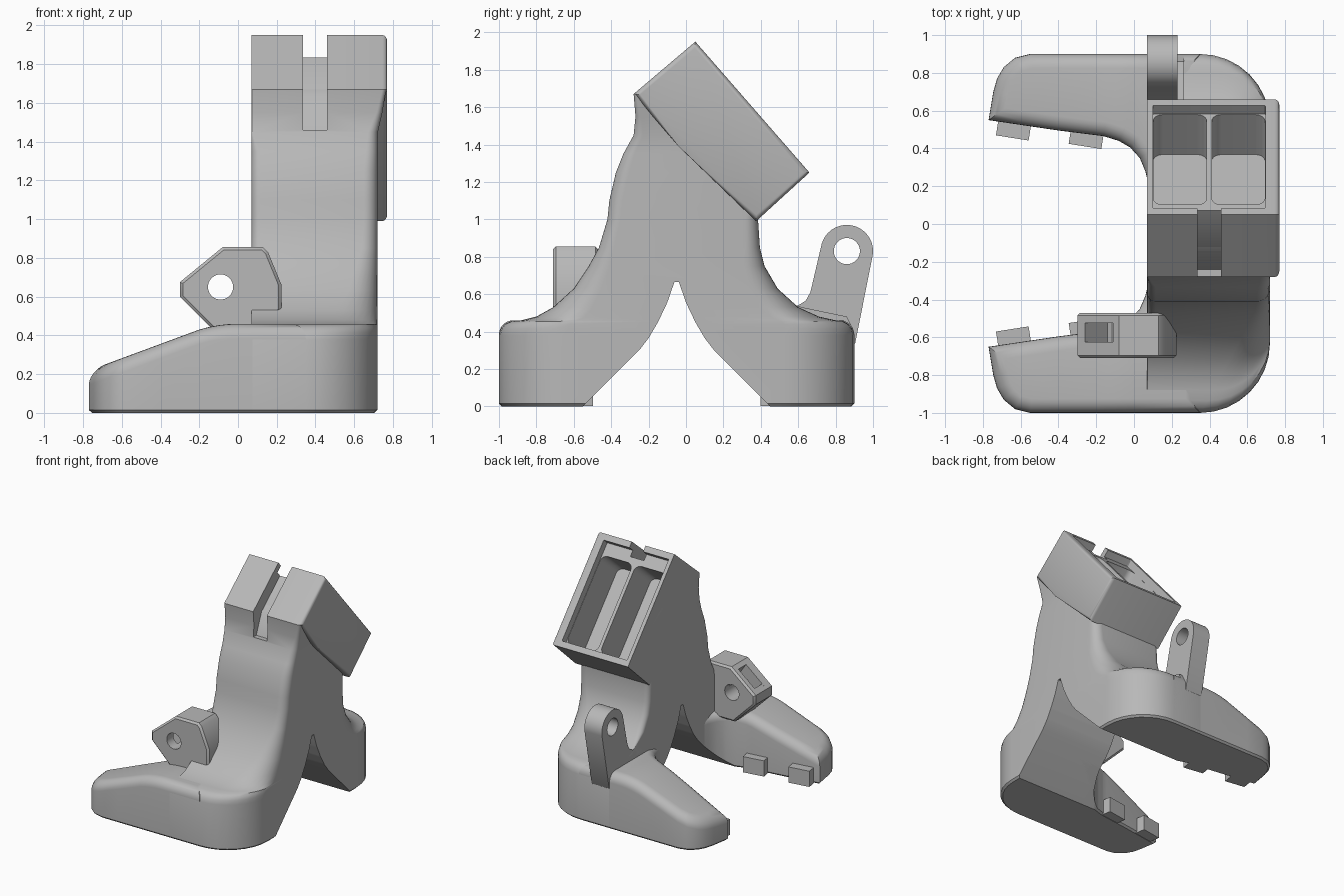
import bpy, bmesh, math
from mathutils import Vector, Matrix

if "Cube" in bpy.data.objects:
    bpy.data.objects.remove(bpy.data.objects["Cube"])

grey = bpy.data.materials.new("plain_grey")
grey.use_nodes = True
COLOUR = (0.48, 0.48, 0.48, 1)
grey.diffuse_color = COLOUR
grey.node_tree.nodes["Principled BSDF"].inputs["Base Color"].default_value = COLOUR


def finish(name, bm):
    bmesh.ops.recalc_face_normals(bm, faces=bm.faces)
    mesh = bpy.data.meshes.new(name)
    bm.to_mesh(mesh)
    bm.free()
    mesh.materials.append(grey)
    ob = bpy.data.objects.new(name, mesh)
    bpy.context.scene.collection.objects.link(ob)
    return ob


def loft(rings):
    """Closed skin through rings with equal point counts."""
    bm = bmesh.new()
    rows = [[bm.verts.new(p) for p in ring] for ring in rings]
    n = len(rows[0])
    for a, b in zip(rows, rows[1:]):
        for i in range(n):
            j = (i + 1) % n
            bm.faces.new((a[i], a[j], b[j], b[i]))
    bm.faces.new(rows[0])
    bm.faces.new(rows[-1])
    return bm


def prism_x(pts, x0, x1):
    return loft([[(x, y, z) for y, z in pts] for x in (x0, x1)])


def prism_y(pts, y0, y1):
    return loft([[(x, y, z) for x, z in pts] for y in (y0, y1)])


def circle(cx, cy, r, a0=0, a1=360, n=32):
    return [(cx + r * math.cos(math.radians(a0 + (a1 - a0) * i / n)),
             cy + r * math.sin(math.radians(a0 + (a1 - a0) * i / n)))
            for i in range(n + (a1 - a0 < 360))]


def cut(ob, bm):
    """Subtract a cutter from an object and discard the cutter."""
    tool = finish("cutter", bm)
    tool.hide_render = True
    mod = ob.modifiers.new("cut", "BOOLEAN")
    mod.operation, mod.solver, mod.object = "DIFFERENCE", "EXACT", tool
    bpy.context.view_layer.update()
    graph = bpy.context.evaluated_depsgraph_get()
    mesh = bpy.data.meshes.new_from_object(ob.evaluated_get(graph))
    ob.modifiers.clear()
    ob.data = mesh
    bpy.data.objects.remove(tool)


def mirror_y(p):
    return (-0.1 - p[0], p[1])


# Central column: rounded horizontal sections (z, front y, back y, right x, corner radius)
SECTIONS = [
    (0, -.985, .885, .705, .36), (.015, -1, .9, .72, .37), (.38, -1, .9, .72, .37),
    (.415, -.99, .89, .72, .36), (.44, -.97, .87, .72, .35), (.455, -.935, .84, .72, .33),
    (.46, -.88, .80, .72, .30), (.48, -.80, .71, .72, .26), (.53, -.71, .60, .72, .21),
    (.63, -.60, .49, .72, .15), (.75, -.52, .42, .72, .11), (.85, -.465, .395, .72, .08),
    (1, -.42, .385, .72, .07), (1.1, -.41, .395, .72, .07), (1.25, -.375, .4, .72, .07),
    (1.35, -.335, .4, .72, .06), (1.45, -.28, .38, .722, .05), (1.55, -.27, .25, .745, .03),
    (1.67, -.28, .08, .765, .02)]
LEFT = 0.07


def column_ring(z, y0, y1, x1, r):
    s = 0.045 if .6 < z < 1.4 else 0.005
    pts = circle(x1 - r, y0 + r, r, -90, 0, 8) + circle(x1 - r, y1 - r, r, 0, 90, 8)
    pts += circle(LEFT + s, y1 - s, s, 90, 180, 5) + circle(LEFT + s, y0 + s, s, 180, 270, 5)
    return [(x, y, z) for x, y in pts]


column = finish("column", loft([column_ring(*s) for s in SECTIONS]))

# Feet: plan outline with a rolled top edge, sloping down to the toe
OUTLINE = [(-.77, -.65), (-.745, -.8), (-.725, -.87), (-.69, -.93), (-.63, -.98), (-.55, -1),
           (.35, -1), (.35, -.3), (.08, -.3), (.06, -.38), (.03, -.45), (-.02, -.505),
           (-.08, -.54), (-.16, -.565), (-.4, -.595)]


def inset(pts, d):
    out = []
    for i, p in enumerate(pts):
        a, b, c = Vector(pts[i - 1]), Vector(p), Vector(pts[(i + 1) % len(pts)])
        e, f = (b - a).normalized(), (c - b).normalized()
        na, nb = Vector((-e.y, e.x)), Vector((-f.y, f.x))
        m = (na + nb) / (1 + na.dot(nb))
        out.append(b + m * d)
    return out


def drop(x):
    t = max(0, -x)
    return 0.3 * t * t / .4 if t < .2 else .03 + (t - .2) * .37


def make_foot(name, flip):
    R = 0.075
    levels = [(.015, 0), (0, .015), (0, .46 - R)]
    levels += [(R * (1 - math.cos(a)), .46 - R + R * math.sin(a))
               for a in (math.radians(90 * k / 6) for k in range(1, 7))]
    bm = loft([[(p[0], p[1], z) for p in inset(OUTLINE, d)] for d, z in levels])
    for x in (-.6, -.4, -.2, -.15, -.1, -.05, 0):
        bmesh.ops.bisect_plane(bm, geom=bm.verts[:] + bm.edges[:] + bm.faces[:],
                               plane_co=(x, 0, 0), plane_no=(1, 0, 0))
    for v in bm.verts:
        if v.co.z > .1:
            v.co.z -= drop(v.co.x)
        if flip:
            v.co.y = -.1 - v.co.y
    return finish(name, bm)


front_foot = make_foot("front_foot", False)
back_foot = make_foot("back_foot", True)

# Arch between the two legs
half = [(-.59, -.04), (-.25, .3), (-.2, .365), (-.15, .45), (-.1, .555), (-.062, .665)]
arch = half + [mirror_y(p) for p in reversed(half)]
for ob in (column, front_foot, back_foot):
    cut(ob, prism_x(arch, -1, 1))

# Tilted head
bm = prism_x([(.05, 1.95), (.66, 1.25), (.375, .99), (-.04, 1.39), (-.28, 1.67)], LEFT, .77)
rim = [e for e in bm.edges if all(v.co.x > .76 for v in e.verts)]
bmesh.ops.bevel(bm, geom=rim, offset=.025, segments=4, profile=.5, affect="EDGES")
head = finish("head", bm)

# Frame of the head: x, down along its open face, into its depth
ALONG, INTO = Vector((0, .656, -.755)), Vector((0, -.755, -.656))
FRAME = Matrix.Translation((0, .05, 1.95)) @ Matrix((Vector((1, 0, 0)), ALONG, INTO)).transposed().to_4x4()


def pocket(x0, x1, u0, u1, depth, r):
    ring = (circle(x0 + r, u0 + r, r, 180, 270, 6) + circle(x1 - r, u0 + r, r, 270, 360 - .01, 6)
            + circle(x1 - r, u1 - r, r, 0, 90, 6) + circle(x0 + r, u1 - r, r, 90, 180, 6))
    return loft([[FRAME @ Vector((x, u, v)) for x, u in ring] for v in (-.2, depth)])


SLOT = [(.125, 1.88), (-.17, 1.63), (-.24, 1.46), (-.6, 1.46), (-.2, 2.3), (.125, 2.3)]
for ob in (head, column):
    cut(ob, pocket(.1, .695, .05, .88, .06, .006))
    cut(ob, pocket(.102, .385, .15, .875, .34, .05))
    cut(ob, pocket(.412, .693, .15, .875, .34, .05))
    cut(ob, prism_x(SLOT, .335, .46))

# Front lug with a bolt hole and a nut slot
lug_shape = [(-.3, .675), (-.08, .855), (.13, .855), (.155, .83), (.225, .66), (.225, .53),
             (.19, .5), (.12, .48), (.1, .41), (-.11, .41), (-.3, .6)]
bm = prism_y(lug_shape, -.71, -.47)
ends = [e for e in bm.edges if abs(e.verts[0].co.y - e.verts[1].co.y) < .001]
bmesh.ops.bevel(bm, geom=ends, offset=.015, segments=1, affect="EDGES")
front_lug = finish("front_lug", bm)
cut(front_lug, prism_y(circle(-.09, .65, .065), -1, 0))
cut(front_lug, prism_y([(-.28, .69), (-.12, .825), (-.2, .95), (-.4, .85)], -.625, -.525))
cut(front_lug, prism_y([(-.27, .72), (-.12, .84), (-.01, .68), (-.14, .57)], -.625, -.525))

# Back lug with an eye
eye = circle(.86, .83, .14, -10, 170, 28)
back_lug = finish("back_lug", prism_x(
    eye + [(.665, .61), (.64, .565), (.6, .54), (.55, .54), (.55, .42), (.87, .3), (.905, .34)], LEFT, .23))
cut(back_lug, prism_x(circle(.86, .83, .07), -1, 1))
lug_root = finish("back_lug_root", prism_x([(.55, .42), (.55, .55), (.62, .53), (.86, .48), (.89, .42)], .2, .265))

# Grip pads along the inner walls of the feet
pads = []
for cx, cy in ((-.635, -.63), (-.25, -.585)):
    for side, flip in (("front", False), ("back", True)):
        bm = bmesh.new()
        bmesh.ops.create_cube(bm, size=1)
        bmesh.ops.scale(bm, vec=(.175, .12, .13), verts=bm.verts)
        bmesh.ops.rotate(bm, matrix=Matrix.Rotation(math.radians(9), 3, "Z"), verts=bm.verts)
        bmesh.ops.translate(bm, vec=(cx, cy + .015, .067), verts=bm.verts)
        if flip:
            for v in bm.verts:
                v.co.y = -.1 - v.co.y
        pads.append(finish(side + "_grip_pad", bm))

# Smooth shading on rounded parts
bpy.ops.object.select_all(action="DESELECT")
for ob in (column, front_foot, back_foot, head, front_lug, back_lug):
    ob.select_set(True)
bpy.context.view_layer.objects.active = column
bpy.ops.object.shade_smooth_by_angle(angle=math.radians(32))
